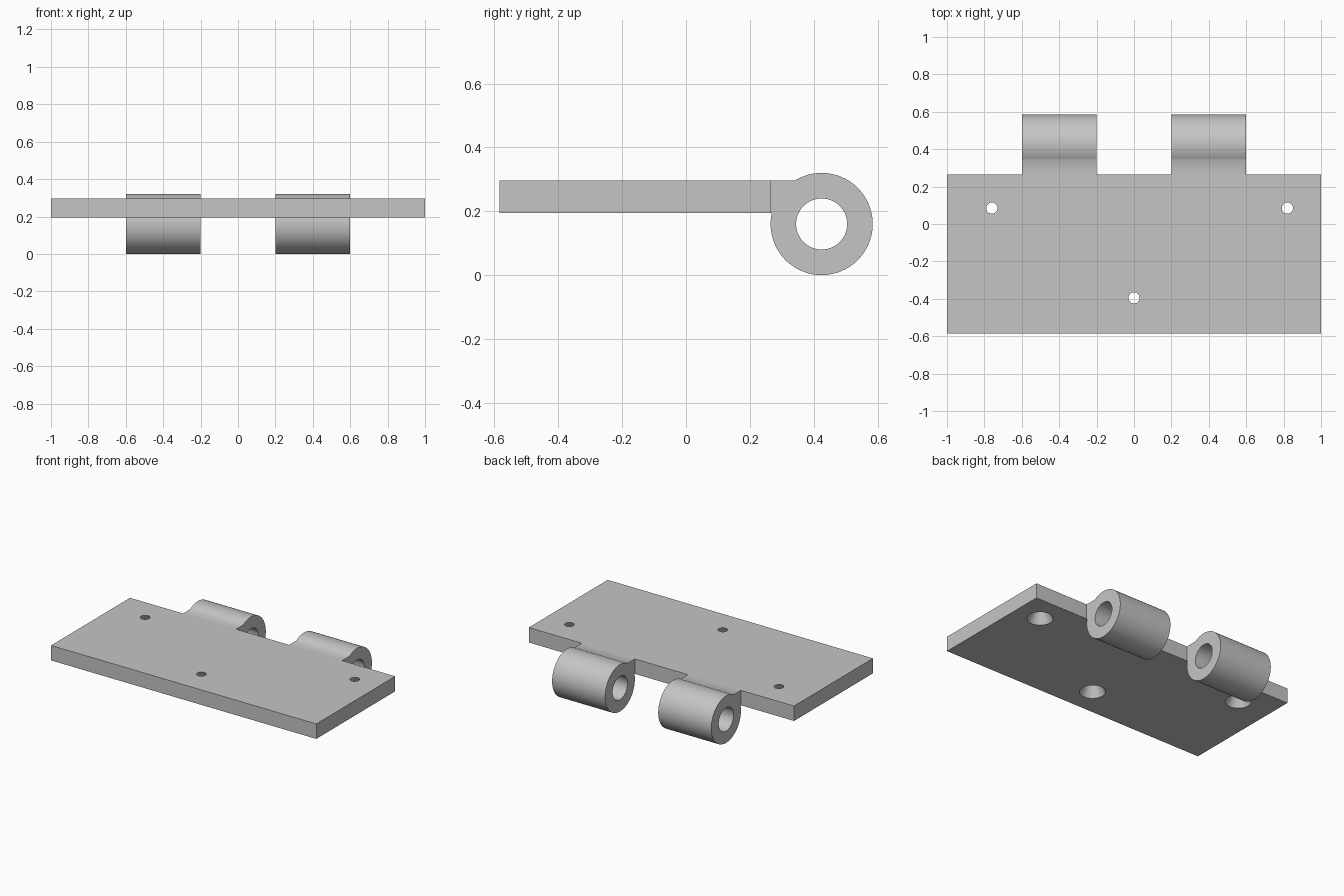
import bpy, bmesh
from math import pi, sin, cos, asin, sqrt

cube = bpy.data.objects.get("Cube")
if cube:
    bpy.data.objects.remove(cube, do_unlink=True)

steel = bpy.data.materials.new("plain_grey_steel")
steel.use_nodes = True
GREY = (0.56, 0.56, 0.56, 1)
steel.diffuse_color = GREY
steel.node_tree.nodes["Principled BSDF"].inputs["Base Color"].default_value = GREY

BOTTOM, TOP = 0.195, 0.297        # leaf thickness
FRONT, BACK = -0.585, 0.265       # leaf depth
PIN_Y, PIN_Z = 0.425, 0.16        # pin axis
OUTER, BORE = 0.16, 0.08


def select_only(obj):
    bpy.ops.object.select_all(action="DESELECT")
    obj.select_set(True)
    bpy.context.view_layer.objects.active = obj


def smooth(obj):
    select_only(obj)
    bpy.ops.object.shade_smooth_by_angle(angle=0.6)


# Flat leaf
bpy.ops.mesh.primitive_cube_add(size=1, location=(0, (FRONT + BACK) / 2, (BOTTOM + TOP) / 2))
leaf = bpy.context.object
leaf.name = "hinge_leaf"
leaf.scale = (2, BACK - FRONT, TOP - BOTTOM)
bpy.ops.object.transform_apply(location=True, rotation=False, scale=True)
leaf.data.materials.append(steel)

# Screw holes, countersunk from below
MARGIN = 0.01
thick = TOP - BOTTOM
slope = (0.08 - 0.03) / thick
for x, y in [(-0.76, 0.085), (0.82, 0.085), (0, -0.395)]:
    bpy.ops.mesh.primitive_cone_add(
        vertices=48, radius1=0.08 + slope * MARGIN, radius2=0.03 - slope * MARGIN,
        depth=thick + 2 * MARGIN, location=(x, y, (BOTTOM + TOP) / 2))
    cutter = bpy.context.object
    cutter.name = "screw_hole_cutter"
    cutter.hide_render = True
    cutter.data.materials.append(steel)
    select_only(leaf)
    cut = leaf.modifiers.new("screw_hole", "BOOLEAN")
    cut.operation = "DIFFERENCE"
    cut.solver = "EXACT"
    cut.object = cutter
    bpy.ops.object.modifier_apply(modifier=cut.name)
    bpy.data.objects.remove(cutter, do_unlink=True)
smooth(leaf)


# Knuckles: barrel and web in one side profile, with the pin bore
def arc(radius, start, end, steps):
    angles = [start + (end - start) * i / steps for i in range(steps + 1)]
    return [(PIN_Y + radius * cos(a), PIN_Z + radius * sin(a)) for a in angles]


barrel = arc(OUTER, pi - asin((TOP - PIN_Z) / OUTER),
             -pi - asin((BOTTOM - PIN_Z) / OUTER), 80)
outline = [(BACK, BOTTOM), (BACK, TOP)] + barrel
bore = arc(BORE, 0, 2 * pi, 64)[:-1]


def add_knuckle(name, x, width):
    curve = bpy.data.curves.new(name, "CURVE")
    curve.dimensions = "2D"
    curve.fill_mode = "BOTH"
    curve.extrude = width / 2
    for loop in (outline, bore):
        spline = curve.splines.new("POLY")
        spline.points.add(len(loop) - 1)
        for point, (y, z) in zip(spline.points, loop):
            point.co = (y, z, 0, 1)
        spline.use_cyclic_u = True
    obj = bpy.data.objects.new(name, curve)
    bpy.context.collection.objects.link(obj)
    obj.rotation_euler = (pi / 2, 0, pi / 2)
    obj.location.x = x
    select_only(obj)
    bpy.ops.object.convert(target="MESH")
    obj = bpy.context.object
    obj.name = name
    bm = bmesh.new()
    bm.from_mesh(obj.data)
    bmesh.ops.remove_doubles(bm, verts=bm.verts, dist=0.0005)
    bmesh.ops.recalc_face_normals(bm, faces=bm.faces)
    bm.to_mesh(obj.data)
    bm.free()
    obj.data.materials.clear()
    obj.data.materials.append(steel)
    smooth(obj)


add_knuckle("left_knuckle", 0.4, 0.4)
add_knuckle("right_knuckle", -0.4, 0.4)
